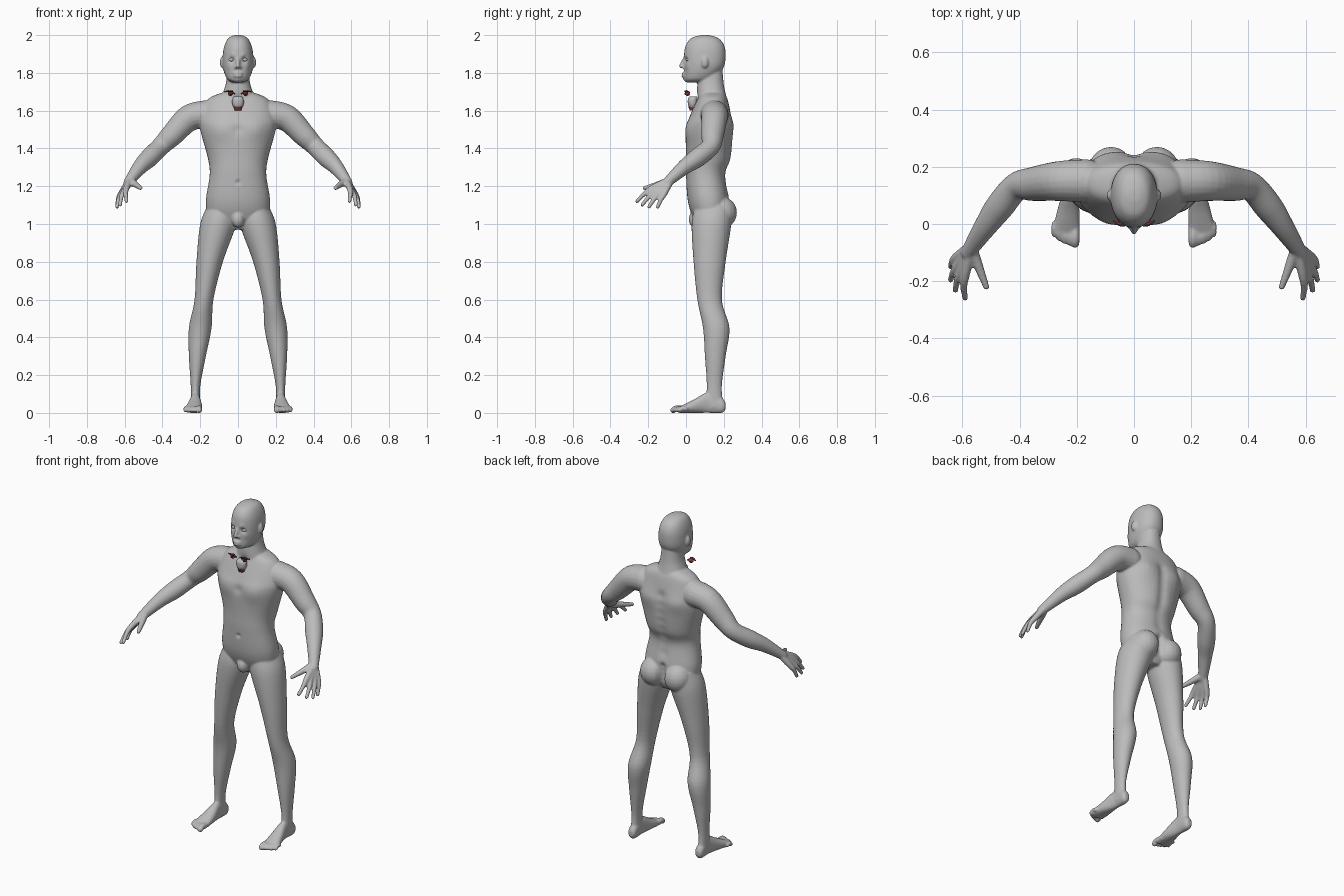
import bpy, bmesh, math
from mathutils import Vector, Matrix

default_cube = bpy.data.objects.get("Cube")
if default_cube:
    bpy.data.objects.remove(default_cube)


def make_material(name, red, green, blue):
    material = bpy.data.materials.new(name)
    material.use_nodes = True
    color = (red, green, blue, 1)
    material.diffuse_color = color
    material.node_tree.nodes["Principled BSDF"].inputs["Base Color"].default_value = color
    return material


grey_skin = make_material("grey skin", .5, .5, .5)
dark_red = make_material("dark red", .22, .04, .03)
dark_brown = make_material("dark brown", .04, .02, .02)


def spline(rows, steps=6):
    """Smooth interpolation through rows of numbers."""
    rows = [Vector(row) for row in rows]
    padded = [rows[0]] + rows + [rows[-1]]
    result = []
    for before, start, end, after in zip(padded, rows, rows[1:], padded[3:]):
        leave, arrive = (end - before) / 2, (after - start) / 2
        for step in range(steps):
            t = step / steps
            rest = 1 - t
            ease = t * t * (3 - 2 * t)
            result.append(start.lerp(end, ease) + leave * t * rest * rest - arrive * t * t * rest)
    return result + [rows[-1]]


def turn(count):
    """Cosine and sine pairs around a circle."""
    angles = [math.tau * index / count for index in range(count)]
    return [(math.cos(angle), math.sin(angle)) for angle in angles]


def bridge(mesh, rings):
    """Close a stack of rings into a solid."""
    loops = [[mesh.verts.new(point) for point in ring] for ring in rings]
    for lower, upper in zip(loops, loops[1:]):
        for index in range(len(lower)):
            mesh.faces.new((lower[index - 1], lower[index], upper[index], upper[index - 1]))
    mesh.faces.new(loops[0])
    mesh.faces.new(loops[-1])


def loft(mesh, rows, lying=False, power=2.2):
    """Rows hold the position, the front and back, and both sides in x."""
    def rounded(value):
        return math.copysign(abs(value) ** (2 / power), value)

    rings = []
    for position, front, back, inner, outer in spline(rows):
        ring = []
        for cosine, sine in turn(40):
            x = (inner + outer + rounded(cosine) * (outer - inner)) / 2
            depth = (front + back + rounded(sine) * (back - front)) / 2
            ring.append((x, position, depth) if lying else (x, depth, position))
        rings.append(ring)
    bridge(mesh, rings)


def centred_loft(mesh, rows):
    """Rows hold the height, the front and back, and the half width."""
    loft(mesh, [(height, front, back, -half, half) for height, front, back, half in rows])


def ball(mesh, centre, size):
    placing = Matrix.Translation(centre) @ Matrix.Diagonal((*size, 1))
    bmesh.ops.create_uvsphere(mesh, u_segments=20, v_segments=12, radius=1, matrix=placing)


def tube(mesh, rows):
    """Round limb through points with radii, with rounded ends."""
    path = spline(rows)
    rings = []
    for index, (*centre, radius) in enumerate(path):
        ahead = path[min(index + 1, len(path) - 1)]
        behind = path[max(index - 1, 0)]
        along = (ahead - behind).to_3d()
        across = along.cross(Vector((0, 0, 1))).normalized()
        upward = along.cross(across).normalized()
        rings.append([Vector(centre) + radius * (cosine * across + sine * upward)
                      for cosine, sine in turn(20)])
    bridge(mesh, rings)
    for *centre, radius in (path[0], path[-1]):
        ball(mesh, centre, [radius] * 3)


def mirror(mesh):
    everything = mesh.verts[:] + mesh.edges[:] + mesh.faces[:]
    copied = bmesh.ops.duplicate(mesh, geom=everything)["geom"]
    copied_verts = [item for item in copied if isinstance(item, bmesh.types.BMVert)]
    bmesh.ops.scale(mesh, vec=(-1, 1, 1), verts=copied_verts)


def finish(mesh, name, material):
    bmesh.ops.recalc_face_normals(mesh, faces=mesh.faces[:])
    for face in mesh.faces:
        face.smooth = True
    data = bpy.data.meshes.new(name)
    mesh.to_mesh(data)
    mesh.free()
    data.materials.append(material)
    finished = bpy.data.objects.new(name, data)
    bpy.context.scene.collection.objects.link(finished)
    return finished


# Leg, foot and toes
figure = bmesh.new()
loft(figure, [(1.1, .05, .24, .02, .16), (1, .03, .24, .01, .2), (.8, .04, .21, .08, .22),
              (.6, .06, .19, .13, .23), (.45, .09, .23, .14, .26), (.3, .1, .21, .17, .26),
              (.14, .11, .19, .2, .25), (.03, .1, .2, .2, .25)], power=2)
loft(figure, [(.21, .02, .05, .21, .24), (.19, 0, .08, .2, .25), (.12, 0, .11, .2, .25),
              (.04, 0, .07, .19, .27), (-.04, 0, .03, .19, .29)], lying=True)
for toe in range(5):
    x = .206 + .018 * toe
    tip = .002 * toe * toe - .068
    radius = .011 if toe else .016
    tube(figure, [(x, 0, .02, radius), (x, tip + .02, .024, radius), (x, tip, .014, radius)])

# Buttock, ear and nostril
ball(figure, (.08, .185, 1.06), (.08, .085, .085))
ball(figure, (.085, .1, 1.855), (.011, .018, .03))
ball(figure, (.012, -.013, 1.83), (.009, .011, .008))

# Arm
tube(figure, [(.17, .15, 1.58, .075), (.26, .15, 1.56, .07), (.35, .14, 1.47, .06), (.41, .13, 1.41, .05),
              (.47, .06, 1.35, .05), (.52, -.01, 1.3, .04), (.58, -.1, 1.22, .026)])

# Fingers fan out from the wrist, the middle ones reaching furthest
wrist = Vector((.57, -.08, 1.235))
for finger in range(4):
    spread = finger / 3
    knuckle = Vector((.59, -.18, 1.19)).lerp(Vector((.62, -.115, 1.16)), spread)
    reach = Vector((.02, -.01, -.01)) * math.sin(math.pi * spread)
    tip = Vector((.59, -.26, 1.12)).lerp(Vector((.64, -.15, 1.09)), spread) + reach
    bend = knuckle.lerp(tip, .5) + Vector((.005, 0, .005))
    tube(figure, [(*wrist, .02), (*knuckle, .016), (*bend, .0125), (*tip, .01)])
tube(figure, [(*wrist, .022), (.55, -.13, 1.215, .018), (.516, -.22, 1.19, .011)])
mirror(figure)

# Torso, neck and head
centred_loft(figure, [(1.7, .08, .2, .07), (1.66, .06, .22, .16), (1.57, .02, .24, .2), (1.5, 0, .25, .2),
                      (1.35, 0, .24, .16), (1.26, 0, .21, .15), (1.12, .01, .23, .17),
                      (1.03, .04, .22, .15), (.97, .08, .19, .06)])
centred_loft(figure, [(1.86, .08, .19, .05), (1.74, .06, .2, .065), (1.65, .06, .22, .1)])
centred_loft(figure, [(2, .08, .12, .02), (1.985, .03, .17, .05), (1.95, 0, .2, .07), (1.9, -.01, .21, .08),
                      (1.83, -.01, .2, .08), (1.77, -.01, .15, .06), (1.75, 0, .13, .03)])

# Nose, lips and groin
tube(figure, [(0, -.007, 1.88, .008), (0, -.026, 1.836, .011)])
for lip_height in (1.797, 1.783):
    ball(figure, (0, -.01, lip_height), (.025, .013, .007))
ball(figure, (0, .05, 1.025), (.034, .036, .045))
body = finish(figure, "body", grey_skin)

# Fuse the parts into one smooth skin
fuse = body.modifiers.new("fuse", "REMESH")
fuse.mode = "VOXEL"
fuse.voxel_size = .0055
soften = body.modifiers.new("soften", "SMOOTH")
soften.iterations = 5
depsgraph = bpy.context.evaluated_depsgraph_get()
fused = bpy.data.meshes.new_from_object(body.evaluated_get(depsgraph))
body.modifiers.clear()
body.data = fused

# Sculpted dabs, each a centre, a radius and a push along y
eye_socket = ((.034, -.006, 1.87), .014, .012)
brow = ((.03, -.01, 1.894), .014, -.004)
cheekbone = ((.05, .01, 1.835), .018, -.004)
chin = ((0, -.014, 1.766), .016, -.006)
chest = ((.095, .01, 1.5), .06, -.01)
breastbone = ((0, 0, 1.5), .025, .006)
navel = ((0, 0, 1.22), .012, .008)
shoulder_blade = ((.1, .24, 1.53), .06, .01)
throat = ((0, .07, 1.665), .02, .01)
dabs = [eye_socket, brow, cheekbone, chin, chest, breastbone, navel, shoulder_blade, throat]
dabs += [((0, .24, 1.2 + .05 * step), .03, -.01) for step in range(8)]
dabs += [((0, .24, 1 + .03 * step), .02, -.02) for step in range(5)]
for vertex in fused.vertices:
    place = Vector((abs(vertex.co.x), vertex.co.y, vertex.co.z))
    for centre, radius, push in dabs:
        falloff = (place - Vector(centre)).length_squared / radius ** 2
        if falloff < 6:
            vertex.co.y += push * math.exp(-falloff)
for polygon in fused.polygons:
    polygon.use_smooth = True

# Closed eyes
eyes = bmesh.new()
ball(eyes, (.034, .011, 1.87), (.016, .013, .01))
mirror(eyes)
finish(eyes, "eyes", grey_skin)

# Loose pieces in front of the throat: eyeballs with lids, lashes, jaw and gum
eyeballs = bmesh.new()
ball(eyeballs, (.04, .008, 1.692), [.014] * 3)
tube(eyeballs, [(.018, .01, 1.69, .004), (.045, 0, 1.703, .005), (.07, .01, 1.7, .003)])
mirror(eyeballs)
finish(eyeballs, "loose_eyeballs", dark_red)
lashes = bmesh.new()
ball(lashes, (.04, -.003, 1.703), (.016, .006, .004))
ball(lashes, (.04, -.004, 1.69), (.006, .004, .006))
mirror(lashes)
finish(lashes, "loose_lashes", dark_brown)
jaw = bmesh.new()
centred_loft(jaw, [(1.675, .02, .06, .02), (1.66, .01, .06, .03), (1.635, .01, .06, .03), (1.617, .015, .06, .022)])
finish(jaw, "loose_jaw", grey_skin)
gum = bmesh.new()
centred_loft(gum, [(1.622, .012, .06, .023), (1.6, .02, .05, .017)])
finish(gum, "loose_gum", dark_red)
